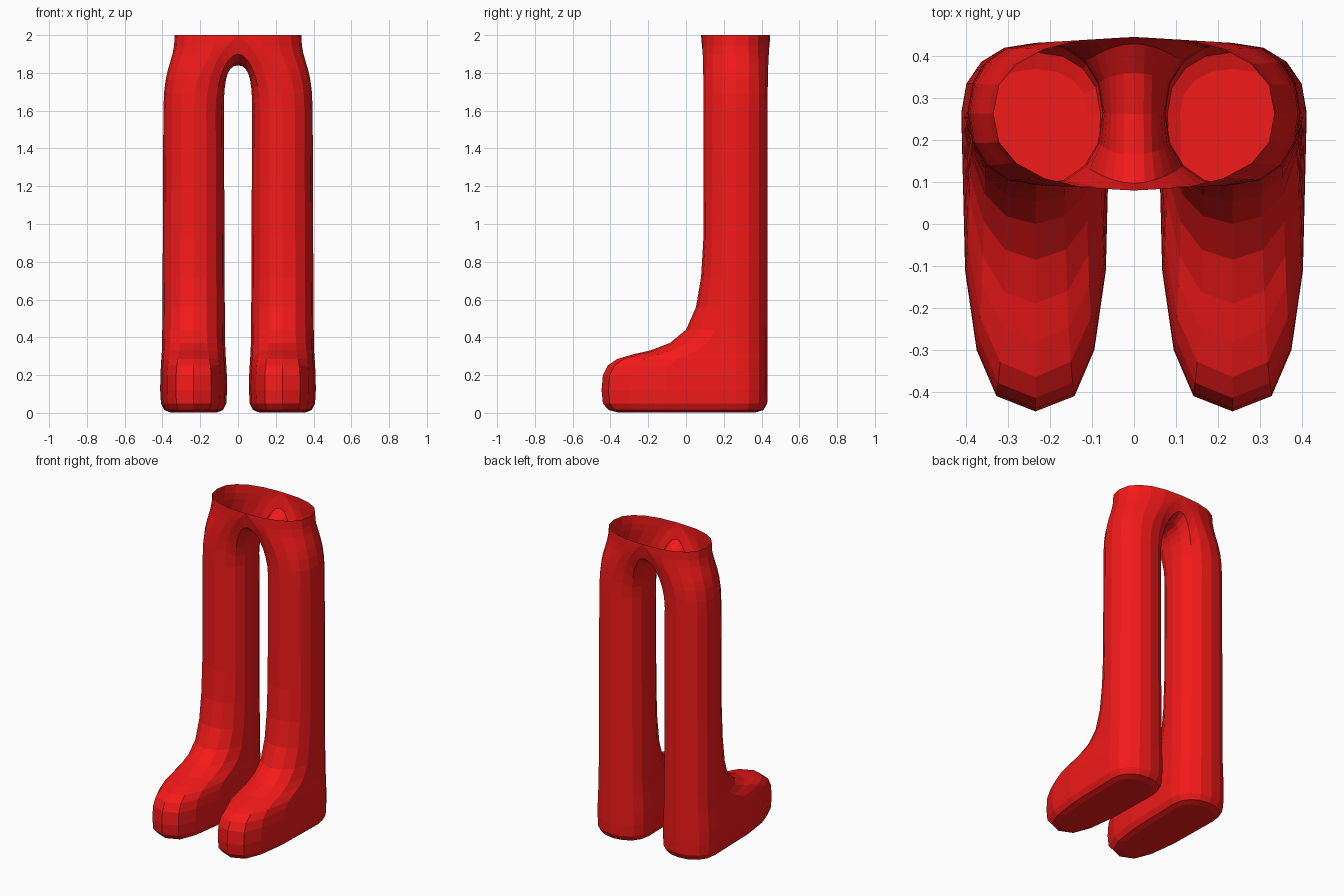
import bpy, bmesh
from math import cos, sin, radians, copysign
from mathutils import Vector

if "Cube" in bpy.data.objects:
    bpy.data.objects.remove(bpy.data.objects["Cube"])

SIDES = 16
CX, CY = 0.235, 0.265


def spow(v, n):
    return copysign(abs(v) ** (2 / n), v) if abs(v) > 1e-6 else 0.0


def leg_ring(z, front, back, half, n):
    """Horizontal slice of leg or foot: round heel, long superelliptic toe."""
    pts = []
    for i in range(SIDES):
        t = radians(i * 360 / SIDES)
        c, s = cos(t), sin(t)
        m = n if s < 0 else 2.2
        ry = (CY - front) if s < 0 else (back - CY)
        pts.append(Vector((CX + half * spow(c, m), CY + ry * spow(s, m), z)))
    return pts


def bezier(a, b, c, d, t):
    u = 1 - t
    return a * u**3 + b * 3 * u * u * t + c * 3 * u * t * t + d * t**3


# Foot and leg slices: z, front y, back y, half width, toe squareness
slices = [
    (0.003, -0.36, 0.37, 0.125, 2.9),
    (0.015, -0.41, 0.41, 0.155, 3.0),
    (0.05, -0.44, 0.43, 0.173, 3.0),
    (0.12, -0.447, 0.432, 0.177, 3.0),
    (0.20, -0.44, 0.432, 0.176, 3.0),
    (0.25, -0.415, 0.432, 0.173, 2.9),
    (0.285, -0.365, 0.432, 0.171, 2.7),
    (0.31, -0.28, 0.432, 0.169, 2.5),
    (0.33, -0.19, 0.432, 0.168, 2.4),
    (0.37, -0.085, 0.432, 0.167, 2.3),
    (0.44, 0.0, 0.432, 0.166, 2.2),
    (0.56, 0.053, 0.432, 0.165, 2.2),
    (0.72, 0.08, 0.432, 0.164, 2.2),
    (0.92, 0.092, 0.432, 0.163, 2.2),
    (1.25, 0.093, 0.432, 0.162, 2.2),
    (1.60, 0.093, 0.432, 0.160, 2.2),
]
rings = [leg_ring(*s) for s in slices]

# Hip: each leg column bends to the waist rim or to the crotch saddle
saddle = [(0.43, 1.90), (0.36, 1.855), (0.262, 1.84), (0.165, 1.855), (0.097, 1.90)]
base = rings[-1]
curves = []
for i, p in enumerate(base):
    if 6 <= i <= 10:
        y, z = saddle[i - 6]
        end = Vector((0, y, z))
        c1 = p + Vector((0, 0, 0.16))
        c2 = Vector((0.06, y, z))
    else:
        k = i if i <= 5 else i - SIDES
        phi = radians(k * 18)
        end = Vector((0.335 * spow(cos(phi), 2.4), 0.263 + 0.183 * spow(sin(phi), 2.4), 2.0))
        c1 = p + Vector((0, 0, 0.25))
        c2 = end - Vector((0, 0, 0.15))
        if abs(k) == 5:
            end.x = 0
            c2 = end + Vector((0.06, 0, -0.05))
    curves.append((p, c1, c2, end))
STEPS = 7
for s in range(1, STEPS + 1):
    rings.append([bezier(*c, s / STEPS) for c in curves])

# Loft the half and close the sole
bm = bmesh.new()
grid = [[bm.verts.new(p) for p in r] for r in rings]
for a, b in zip(grid, grid[1:]):
    for i in range(SIDES):
        j = (i + 1) % SIDES
        bm.faces.new((a[i], a[j], b[j], b[i]))
bm.faces.new(list(reversed(grid[0])))
mesh = bpy.data.meshes.new("trousers_with_feet")
bm.to_mesh(mesh)
bm.free()
obj = bpy.data.objects.new("trousers_with_feet", mesh)
bpy.context.collection.objects.link(obj)

# Second leg
mir = obj.modifiers.new("mirror", 'MIRROR')
mir.use_axis[0] = True
mir.merge_threshold = 0.001

mat = bpy.data.materials.new("red")
mat.diffuse_color = (0.9, 0.01, 0.01, 1)
mat.use_nodes = True
mat.node_tree.nodes["Principled BSDF"].inputs["Base Color"].default_value = mat.diffuse_color
mesh.materials.append(mat)
